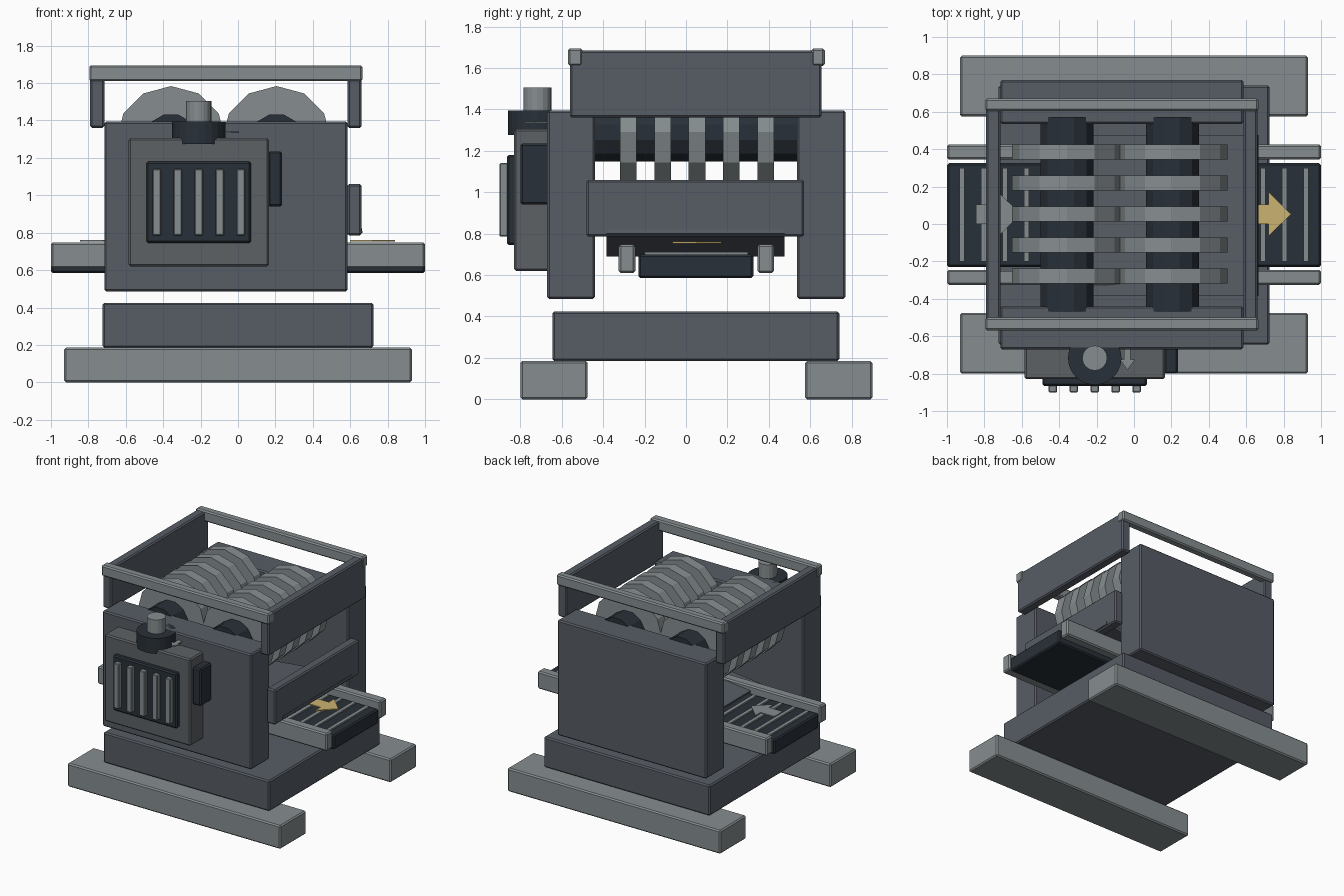
import bpy, bmesh, math
from mathutils import Matrix

cube = bpy.data.objects.get("Cube")
if cube:
    bpy.data.objects.remove(cube, do_unlink=True)


def material(name, rgb):
    m = bpy.data.materials.new(name)
    m.use_nodes = True
    color = (*rgb, 1.0)
    m.diffuse_color = color
    m.node_tree.nodes["Principled BSDF"].inputs["Base Color"].default_value = color
    return m


LIGHT = material("light_steel", (0.24, 0.27, 0.28))
PAINT = material("grey_paint", (0.095, 0.108, 0.13))
DARK = material("dark_rubber", (0.022, 0.03, 0.04))
GOLD = material("gold", (0.60, 0.45, 0.16))
HOUSING = material("housing_grey", (0.11, 0.12, 0.128))


def finish(name, bm, mat, bevel=0.0):
    bmesh.ops.recalc_face_normals(bm, faces=bm.faces)
    mesh = bpy.data.meshes.new(name)
    bm.to_mesh(mesh)
    bm.free()
    mesh.materials.append(mat)
    obj = bpy.data.objects.new(name, mesh)
    bpy.context.collection.objects.link(obj)
    if bevel:
        mod = obj.modifiers.new("Bevel", "BEVEL")
        mod.width = bevel
        mod.segments = 1
        mod.limit_method = "ANGLE"
    return obj


def box(name, x, y, z, mat, bevel=0.01):
    """Box from its (low, high) limits on each axis."""
    bm = bmesh.new()
    limits = (x, y, z)
    size = [b - a for a, b in limits]
    mid = [(a + b) / 2 for a, b in limits]
    bmesh.ops.create_cube(bm, size=1, matrix=Matrix.Translation(mid) @ Matrix.Diagonal((*size, 1)))
    return finish(name, bm, mat, bevel)


def cylinder(name, center, radius, length, sides, mat, axis="Z", turn=0.0, bevel=0.0):
    bm = bmesh.new()
    rot = Matrix.Rotation(math.pi / 2, 4, "X") if axis == "Y" else Matrix.Identity(4)
    bmesh.ops.create_cone(bm, cap_ends=True, segments=sides, radius1=radius, radius2=radius, depth=length,
                          matrix=Matrix.Translation(center) @ rot @ Matrix.Rotation(turn, 4, "Z"))
    return finish(name, bm, mat, bevel)


def arrow(name, tip, length, width, angle, mat, thick=0.009):
    """Flat arrow plate whose tip lies at the given point."""
    bm = bmesh.new()
    neck, tail, half = -length / 2, width * 0.22, width / 2
    outline = [(0, 0), (neck, half), (neck, tail), (-length, tail),
               (-length, -tail), (neck, -tail), (neck, -half)]
    face = bm.faces.new([bm.verts.new((px, py, 0)) for px, py in outline])
    top = bmesh.ops.extrude_face_region(bm, geom=[face])["geom"]
    bmesh.ops.translate(bm, vec=(0, 0, thick), verts=[v for v in top if isinstance(v, bmesh.types.BMVert)])
    obj = finish(name, bm, mat)
    obj.location = tip
    obj.rotation_euler.z = angle
    return obj


# Base and skids
box("front_skid", (-0.93, 0.93), (-0.80, -0.475), (0, 0.185), LIGHT)
box("back_skid", (-0.93, 0.93), (0.575, 0.90), (0, 0.185), LIGHT)
box("base_block", (-0.725, 0.725), (-0.645, 0.74), (0.185, 0.425), PAINT)

# Side plates carrying the rollers
box("front_plate", (-0.715, 0.585), (-0.67, -0.44), (0.485, 1.395), PAINT)
box("back_plate", (-0.715, 0.585), (0.535, 0.77), (0.485, 1.395), PAINT)

# Hopper
for side, x in (("right", (-0.79, -0.715)), ("left", (0.585, 0.66))):
    box(side + "_hopper_panel", x, (-0.56, 0.655), (1.36, 1.685), PAINT)
for side, y in (("front", (-0.57, -0.50)), ("back", (0.605, 0.67))):
    box(side + "_hopper_rail", (-0.795, 0.665), y, (1.61, 1.695), LIGHT)

# Shafts and cutter discs
for side, x in (("right", -0.358), ("left", 0.206)):
    cylinder(side + "_shaft", (x, 0.053, 1.29), 0.147, 1.04, 12, DARK, "Y", math.radians(15))
    for i in range(5):
        cylinder(f"{side}_disc_{i + 1}", (x, 0.053 + (i - 2) * 0.166, 1.29), 0.294, 0.08, 12, LIGHT, "Y")

# Discharge guard and sloping chute
box("discharge_guard", (0.585, 0.66), (-0.48, 0.57), (0.785, 1.06), PAINT)
chute = box("chute", (-0.53, 0.53), (-0.385, 0.475), (-0.011, 0.011), PAINT, 0)
chute.location = (0.137, 0, 0.755)
chute.rotation_euler.y = math.radians(-6)

# Conveyor with slats and rails
box("conveyor_belt", (-1, 1), (-0.23, 0.325), (0.585, 0.70), DARK)
for side, y in (("front", (-0.325, -0.245)), ("back", (0.345, 0.425))):
    box(side + "_conveyor_rail", (-1, 1), y, (0.61, 0.748), LIGHT)
for i in range(17):
    x = (i - 8) * 0.115
    box(f"belt_slat_{i + 1}", (x - 0.014, x + 0.014), (-0.20, 0.30), (0.69, 0.712), LIGHT, 0)

# Direction arrows
arrow("infeed_arrow", (-0.605, 0.053, 0.753), 0.24, 0.235, 0, LIGHT)
arrow("outfeed_arrow", (0.84, 0.053, 0.753), 0.24, 0.235, 0, GOLD)

# Drive housing with grille
box("drive_housing", (-0.585, 0.165), (-0.83, -0.66), (0.62, 1.305), HOUSING)
box("grille_panel", (-0.49, 0.07), (-0.865, -0.82), (0.745, 1.18), DARK)
for i in range(5):
    x = -0.21 + (i - 2) * 0.112
    box(f"grille_bar_{i + 1}", (x - 0.023, x + 0.023), (-0.90, -0.86), (0.785, 1.14), LIGHT, 0.005)
box("switch_box", (0.16, 0.235), (-0.80, -0.66), (0.94, 1.235), DARK)

# Drive wheel and its rotation arrow
cylinder("drive_wheel", (-0.21, -0.717, 1.335), 0.143, 0.12, 24, DARK)
cylinder("wheel_spindle", (-0.21, -0.717, 1.44), 0.067, 0.13, 16, LIGHT)
arrow("rotation_arrow", (-0.035, -0.78, 1.333), 0.11, 0.08, -math.pi / 2, LIGHT)
